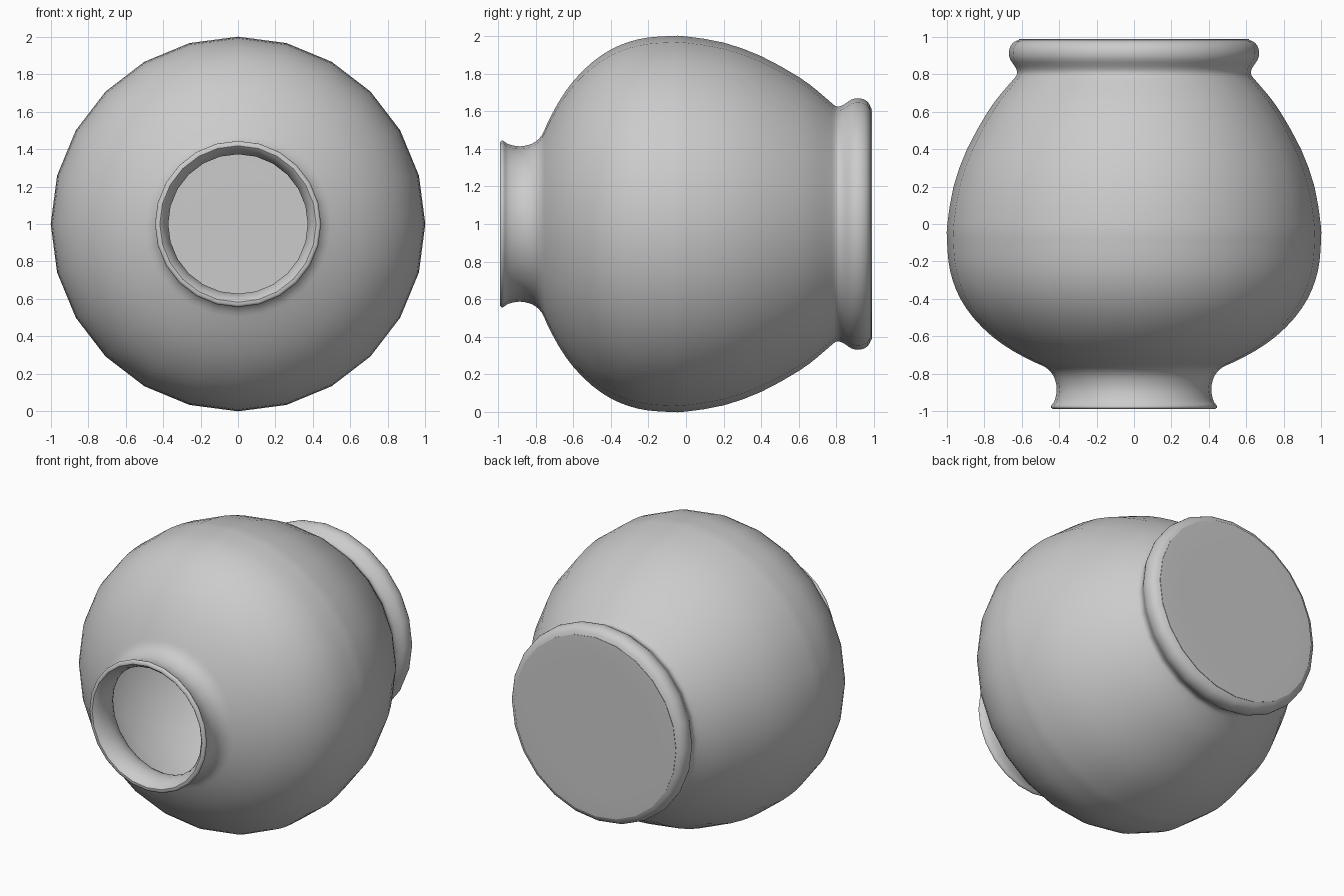
import bpy, bmesh, math
from mathutils import Vector

# Profiles as (y along the axis, radius)
outer = [(0.99, 0), (0.99, 0.3), (0.99, 0.585), (0.985, 0.615), (0.968, 0.648), (0.94, 0.665),
         (0.91, 0.669), (0.88, 0.662), (0.85, 0.642), (0.825, 0.628), (0.80, 0.626), (0.775, 0.643),
         (0.70, 0.708), (0.60, 0.782), (0.40, 0.893), (0.20, 0.965), (0, 0.998), (-0.08, 1.0),
         (-0.2, 0.992), (-0.3, 0.97), (-0.4, 0.928), (-0.5, 0.86), (-0.6, 0.76), (-0.68, 0.645),
         (-0.74, 0.53), (-0.765, 0.475), (-0.80, 0.438), (-0.84, 0.42), (-0.885, 0.413),
         (-0.93, 0.42), (-0.955, 0.43), (-0.97, 0.442), (-0.982, 0.443), (-0.99, 0.432)]
inner = [(-0.99, 0.418), (-0.98, 0.408), (-0.95, 0.388), (-0.89, 0.373), (-0.82, 0.383),
         (-0.76, 0.425), (-0.72, 0.49), (-0.65, 0.61), (-0.56, 0.73), (-0.47, 0.82), (-0.35, 0.9),
         (-0.2, 0.945), (-0.08, 0.955), (0.1, 0.94), (0.3, 0.885), (0.5, 0.795), (0.68, 0.67),
         (0.78, 0.582), (0.86, 0.59), (0.93, 0.58), (0.945, 0.55), (0.945, 0.3), (0.945, 0)]


def smooth(pts, n=2):
    """Catmull-Rom refinement of a profile."""
    p = [Vector(q) for q in [pts[0]] + pts + [pts[-1]]]
    out = []
    for a, b, c, d in zip(p, p[1:], p[2:], p[3:]):
        for i in range(n):
            t = i / n
            out.append(0.5 * (2 * b + (c - a) * t + (2 * a - 5 * b + 4 * c - d) * t * t
                              + (3 * b - a - 3 * c + d) * t ** 3))
    return out + [p[-1]]


# Lathe the hollow jar, lying on its side, round the y axis
bm = bmesh.new()
verts = [bm.verts.new((0, y, max(r, 0))) for y, r in smooth(outer) + smooth(inner)]
edges = [bm.edges.new(e) for e in zip(verts, verts[1:])]
bmesh.ops.spin(bm, geom=verts + edges, cent=(0, 0, 0), axis=(0, 1, 0),
               angle=math.tau, steps=24, use_duplicate=False)
bmesh.ops.remove_doubles(bm, verts=bm.verts, dist=0.0005)
bmesh.ops.recalc_face_normals(bm, faces=bm.faces)
mesh = bpy.data.meshes.new("jar")
bm.to_mesh(mesh)
bm.free()
jar = bpy.data.objects.new("jar", mesh)
bpy.context.collection.objects.link(jar)
jar.location.z = 1
bpy.context.view_layer.objects.active = jar
jar.select_set(True)
bpy.ops.object.shade_smooth_by_angle(angle=math.radians(40))
